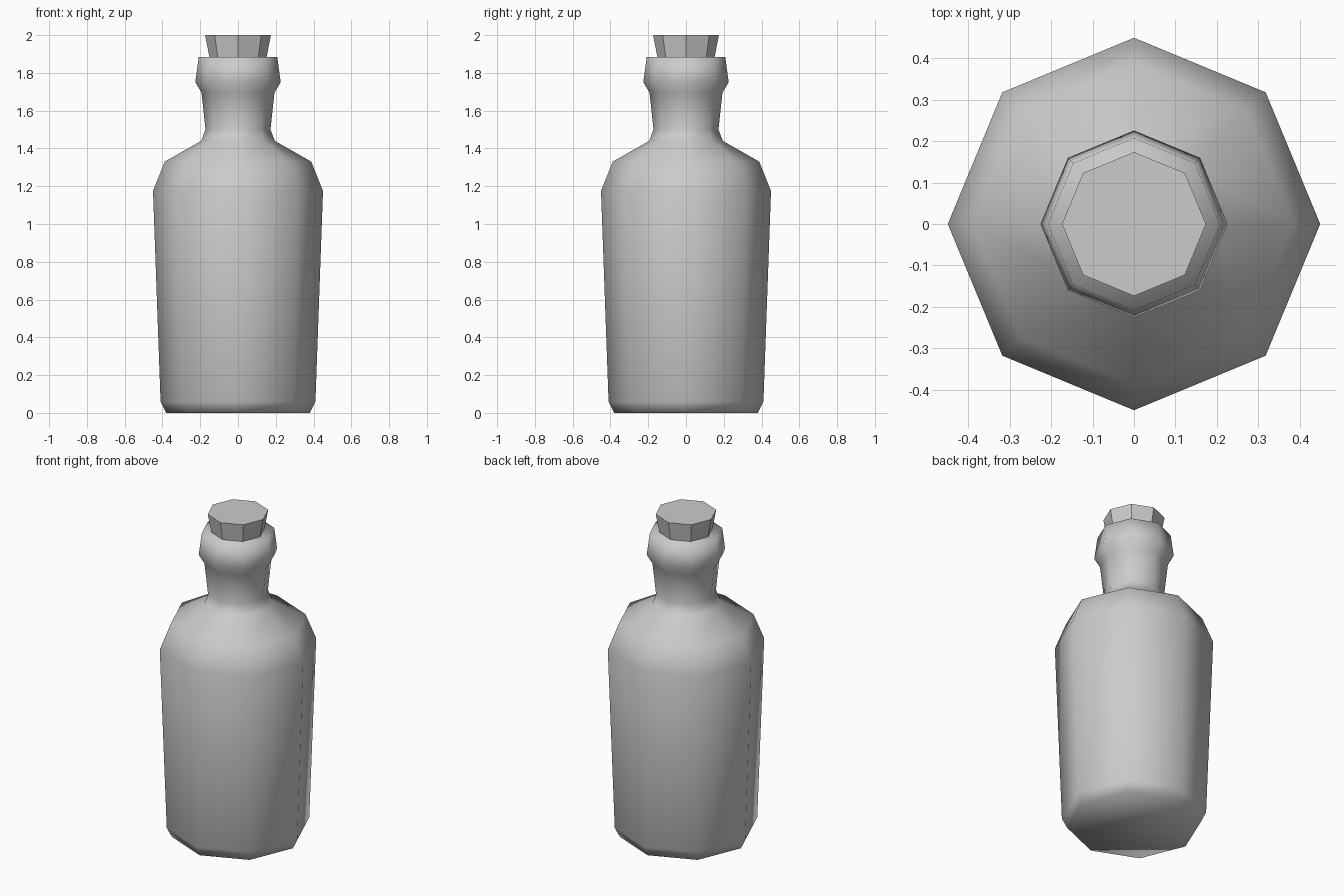
import bpy, bmesh, math

if "Cube" in bpy.data.objects:
    bpy.data.objects.remove(bpy.data.objects["Cube"])

SIDES = 8


def lathe(name, profile, smooth):
    """Spin (radius, height) points into a closed low-poly solid."""
    bm = bmesh.new()
    rings = []
    for r, z in profile:
        rings.append([bm.verts.new((r * math.cos(math.tau * i / SIDES),
                                    r * math.sin(math.tau * i / SIDES), z))
                      for i in range(SIDES)])
    for lower, upper in zip(rings, rings[1:]):
        for i in range(SIDES):
            j = (i + 1) % SIDES
            bm.faces.new((lower[i], lower[j], upper[j], upper[i]))
    bm.faces.new(rings[0][::-1])
    bm.faces.new(rings[-1])
    for f in bm.faces:
        f.smooth = smooth
    mesh = bpy.data.meshes.new(name)
    bm.to_mesh(mesh)
    bm.free()
    obj = bpy.data.objects.new(name, mesh)
    bpy.context.collection.objects.link(obj)
    return obj


# Bottle: base bevel, flared body, shoulder, neck and lip
lathe("bottle", [(0.38, 0.0), (0.41, 0.06), (0.45, 1.175), (0.388, 1.33),
                 (0.195, 1.44), (0.172, 1.5), (0.193, 1.695),
                 (0.226, 1.75), (0.208, 1.885)], True)

# Tapered stopper seated in the mouth
lathe("stopper", [(0.149, 1.87), (0.174, 2.0)], False)
